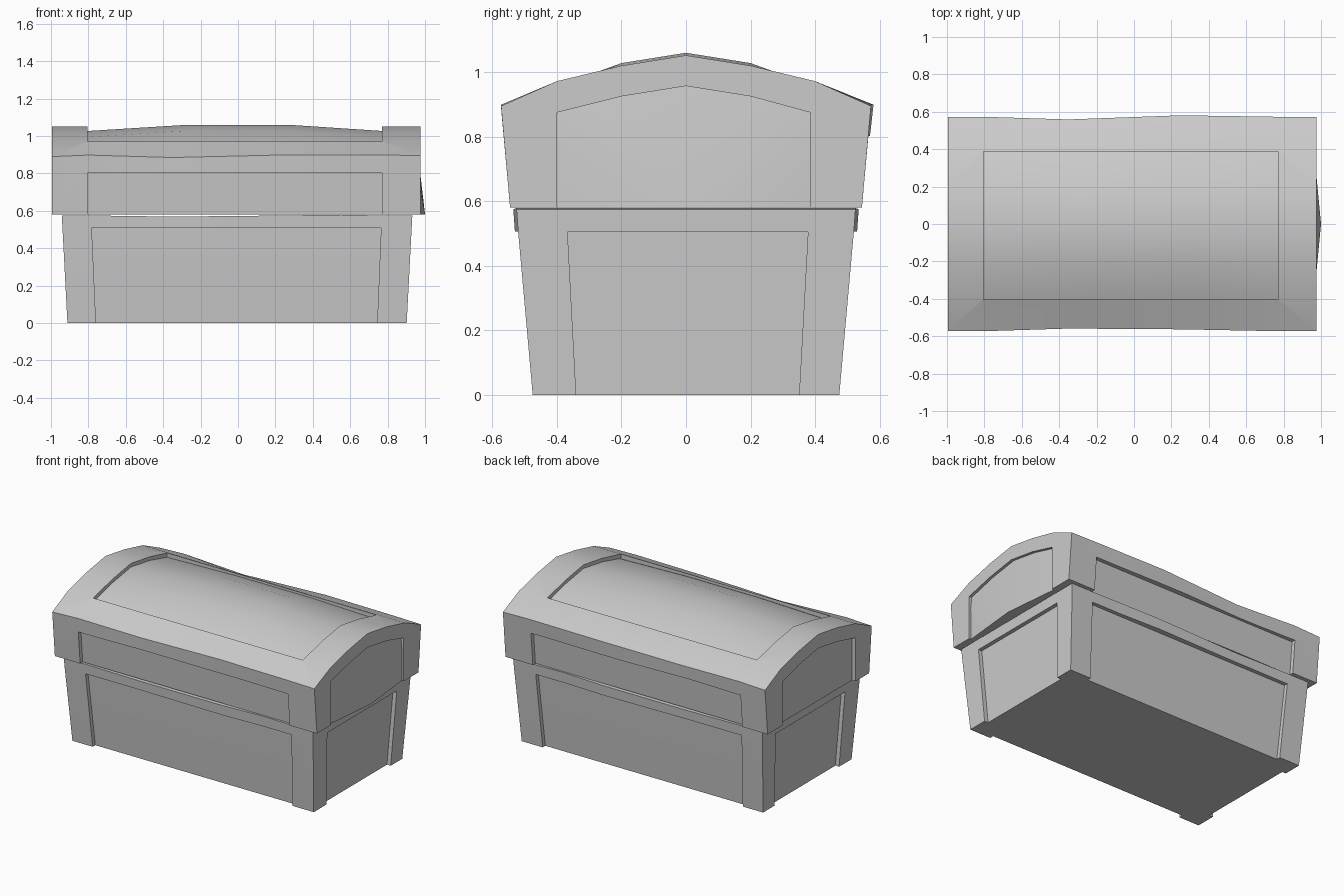
import bpy
import bmesh

cube = bpy.data.objects.get("Cube")
if cube:
    bpy.data.objects.remove(cube, do_unlink=True)

GREY = (0.6, 0.6, 0.6, 1)
grey = bpy.data.materials.new("plain grey")
grey.use_nodes = True
grey.diffuse_color = GREY
grey.node_tree.nodes["Principled BSDF"].inputs["Base Color"].default_value = GREY


def loft(name, sections):
    """Closed solid through matching loops; the ends are fans from point 0."""
    bm = bmesh.new()
    rows = [[bm.verts.new(p) for p in s] for s in sections]
    n = len(rows[0])
    for a, b in zip(rows, rows[1:]):
        for i in range(n):
            j = (i + 1) % n
            bm.faces.new((a[i], a[j], b[j], b[i]))
    for row in (rows[0], rows[-1]):
        for i in range(1, n - 1):
            bm.faces.new((row[0], row[i], row[i + 1]))
    bmesh.ops.recalc_face_normals(bm, faces=bm.faces)
    mesh = bpy.data.meshes.new(name)
    bm.to_mesh(mesh)
    bm.free()
    mesh.materials.append(grey)
    obj = bpy.data.objects.new(name, mesh)
    bpy.context.collection.objects.link(obj)
    return obj


def activate(obj):
    bpy.ops.object.select_all(action="DESELECT")
    obj.select_set(True)
    bpy.context.view_layer.objects.active = obj


def smooth(obj):
    activate(obj)
    bpy.ops.object.shade_smooth_by_angle(angle=0.5)


def carve(obj, cutters):
    activate(obj)
    for cutter in cutters:
        mod = obj.modifiers.new("panel", "BOOLEAN")
        mod.operation = "DIFFERENCE"
        mod.solver = "EXACT"
        mod.object = cutter
        bpy.ops.object.modifier_apply(modifier=mod.name)
        bpy.data.objects.remove(cutter, do_unlink=True)
    smooth(obj)


def mirrored(half, top):
    """Cross-section in y and z, starting at the bottom centre."""
    return [(0, half[0][1])] + half + [(0, top)] + [(-y, z) for y, z in reversed(half)]


def side_cutter(outline, sign, near):
    return loft("side_cutter", [[(x, sign * y, z) for x, z in outline] for y in (near, 0.8)])


def end_cutter(outline, sign, near):
    return loft("end_cutter", [[(sign * x, y, z) for y, z in outline] for x in (near, 1.3)])


# Base frame: tapered box with a slightly wavy rim
BASE_TOP = 0.575
base_profile = mirrored([(0.475, 0), (0.52, 0.505), (0.525, BASE_TOP)], BASE_TOP)


def base_section(x, inset=0, bulge=0, dip=0):
    points = []
    for y, z in base_profile:
        side = (y > 0) - (y < 0)
        flare = 0.03 * z / BASE_TOP * (1 if x > 0 else -1) if abs(x) > 0.85 else 0
        rim = z > 0.5
        points.append((x + flare, y - side * (inset - bulge * rim), z + dip * rim))
    return points


base_frame = loft("base_frame", [
    base_section(-0.912), base_section(-0.78), base_section(-0.35, dip=-0.006),
    base_section(0.25, bulge=0.01), base_section(0.55, dip=0.004),
    base_section(0.76), base_section(0.902)])
front_outline = [(-0.755, -0.1), (0.74, -0.1), (0.765, 0.507), (-0.782, 0.507)]
end_outline = [(-0.335, -0.1), (0.345, -0.1), (0.378, 0.505), (-0.367, 0.505)]
carve(base_frame, [side_cutter(front_outline, s, 0.4) for s in (-1, 1)]
      + [end_cutter(end_outline, s, 0.83) for s in (-1, 1)])

# Base panels: one core showing through the frame openings
base_panels = loft("base_panels", [
    base_section(x, inset=0.028, dip=-0.02) for x in (-0.884, 0.874)])
smooth(base_panels)

# Lid frame: arched prism with a slightly wavy rim
lid_profile = mirrored([(0.545, 0.58), (0.573, 0.895), (0.4, 0.972), (0.2, 1.02)], 1.052)


def lid_section(x, front=0, back=0, lift=0):
    points = []
    for y, z in lid_profile:
        rim = abs(y) > 0.56
        points.append((x, y + rim * (front if y < 0 else back), z + rim * lift))
    return points


lid_frame = loft("lid_frame", [
    lid_section(-0.995, lift=-0.005), lid_section(-0.8, lift=0.003),
    lid_section(-0.35, 0.014, -0.014, -0.01), lid_section(0.25, 0.01, 0.008, 0.004),
    lid_section(0.77, lift=0.004), lid_section(0.975)])
lid_front = [(-0.805, 0.5), (0.77, 0.5), (0.77, 0.802), (-0.805, 0.802)]
lid_end = [(0, 0.5), (0.385, 0.5), (0.385, 0.875), (0.2, 0.925), (0, 0.957),
           (-0.2, 0.925), (-0.4, 0.875), (-0.4, 0.5)]
top_outline = [(-0.805, -0.403), (0.77, -0.403), (0.77, 0.387), (-0.805, 0.387)]
top_cutter = loft("top_cutter", [[(x, y, z) for x, y in top_outline] for z in (0.88, 1.3)])
carve(lid_frame, [side_cutter(lid_front, s, 0.47) for s in (-1, 1)]
      + [end_cutter(lid_end, s, 0.9) for s in (-1, 1)] + [top_cutter])

# Lid panels: arched core whose crown swells along the middle
core_profile = mirrored([(0.517, 0.58), (0.543, 0.87), (0.385, 0.947), (0.2, 0.995)], 1.027)


def core_section(x, swell=0, push=0):
    points = []
    for i, (y, z) in enumerate(core_profile):
        rise = 0 if z < 0.7 else 0.033 if abs(y) < 0.3 else 0.014
        points.append((x + (push if i == 0 else 0), y, z + swell * rise))
    return points


lid_panels = loft("lid_panels", [
    core_section(-0.968), core_section(-0.8), core_section(-0.27, 1),
    core_section(0.27, 1), core_section(0.77), core_section(0.948, push=0.052)])
smooth(lid_panels)
